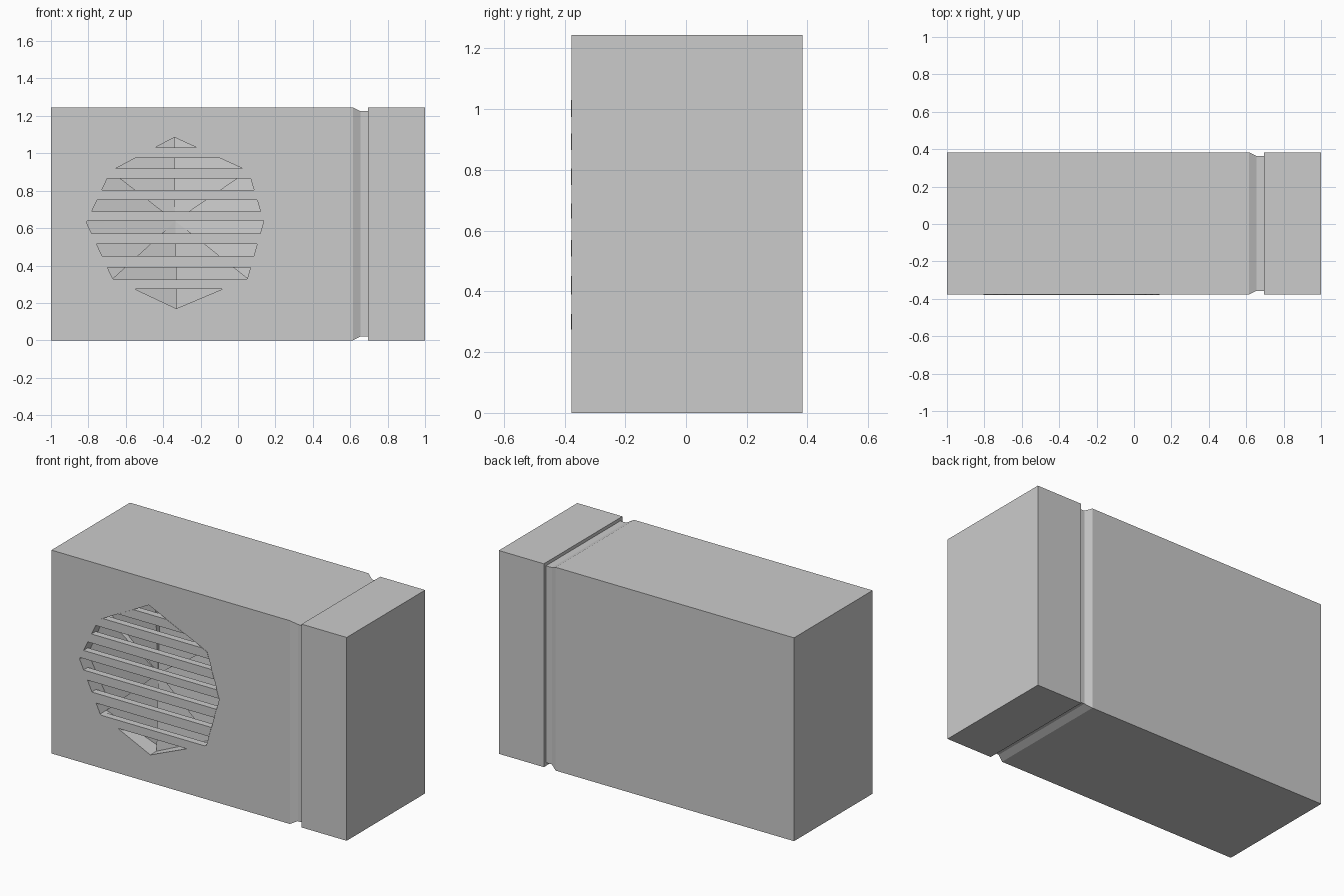
import bpy, bmesh
from mathutils import Vector

if "Cube" in bpy.data.objects:
    bpy.data.objects.remove(bpy.data.objects["Cube"])

FRONT, BACK, TOP = -0.377, 0.383, 1.245
# octagonal grille outline (x, z), clockwise seen from the front
OCT = [(-0.34, 1.085), (0.055, 0.905), (0.137, 0.635), (0.05, 0.33),
       (-0.33, 0.17), (-0.67, 0.33), (-0.81, 0.63), (-0.68, 0.905)]


def make_object(name, bm):
    bmesh.ops.recalc_face_normals(bm, faces=bm.faces)
    mesh = bpy.data.meshes.new(name)
    bm.to_mesh(mesh)
    bm.free()
    ob = bpy.data.objects.new(name, mesh)
    bpy.context.collection.objects.link(ob)
    return ob


def loft(bm, loops):
    rings = [[bm.verts.new(p) for p in loop] for loop in loops]
    n = len(rings[0])
    for a, b in zip(rings, rings[1:]):
        for i in range(n):
            j = (i + 1) % n
            bm.faces.new((a[i], a[j], b[j], b[i]))
    bm.faces.new(rings[0])
    bm.faces.new(rings[-1])


def octagon_prism(y0, y1):
    bm = bmesh.new()
    loft(bm, [[(x, y, z) for x, z in OCT] for y in (y0, y1)])
    return bm


# cabinet with a panel groove running all round
bm = bmesh.new()
sections = [(-1, 0), (0.615, 0), (0.655, 0.02), (0.695, 0.02), (0.695, 0), (1, 0)]
loft(bm, [[(x, FRONT + d, d), (x, BACK - d, d), (x, BACK - d, TOP - d), (x, FRONT + d, TOP - d)]
          for x, d in sections])
cabinet = make_object("cabinet", bm)

# fan recess
cutter = make_object("recess_cutter", octagon_prism(FRONT - 0.05, FRONT + 0.115))
cutter.hide_render = True
mod = cabinet.modifiers.new("recess", 'BOOLEAN')
mod.operation = 'DIFFERENCE'
mod.solver = 'EXACT'
mod.object = cutter
bpy.context.view_layer.objects.active = cabinet
bpy.ops.object.modifier_apply(modifier=mod.name)
bpy.data.objects.remove(cutter)

# horizontal grille slats, each a slice of the octagon
slats = [(0.275, 0.325), (0.39, 0.45), (0.515, 0.57), (0.64, 0.69),
         (0.75, 0.805), (0.865, 0.92), (0.975, 1.03)]
for k, (lo, hi) in enumerate(slats):
    bm = octagon_prism(FRONT - 0.002, FRONT + 0.04)
    for z, n in ((lo, -1), (hi, 1)):
        cut = bmesh.ops.bisect_plane(bm, geom=bm.verts[:] + bm.edges[:] + bm.faces[:],
                                     plane_co=(0, 0, z), plane_no=(0, 0, n), clear_outer=True)
        edges = [e for e in cut['geom_cut'] if isinstance(e, bmesh.types.BMEdge)]
        bmesh.ops.contextual_create(bm, geom=edges)
    make_object(f"grille_slat_{k + 1}", bm)

# six tilted fan blades with a step between neighbours
bm = bmesh.new()
near, far = FRONT + 0.06, FRONT + 0.11
hub = bm.verts.new((-0.335, (near + far) / 2, 0.637))
for span in [(0, 1), (1, 2, 3), (3, 4), (4, 5), (5, 6, 7), (7, 0)]:
    rim = []
    for s, i in enumerate(span):
        t = s / (len(span) - 1)
        rim.append(bm.verts.new((OCT[i][0], far + (near - far) * t, OCT[i][1])))
    for a, b in zip(rim, rim[1:]):
        bm.faces.new((hub, a, b))
    x, z = OCT[span[-1]]
    bm.faces.new((hub, rim[-1], bm.verts.new((x, far, z))))
bmesh.ops.remove_doubles(bm, verts=bm.verts, dist=1e-4)
make_object("fan_blades", bm)
